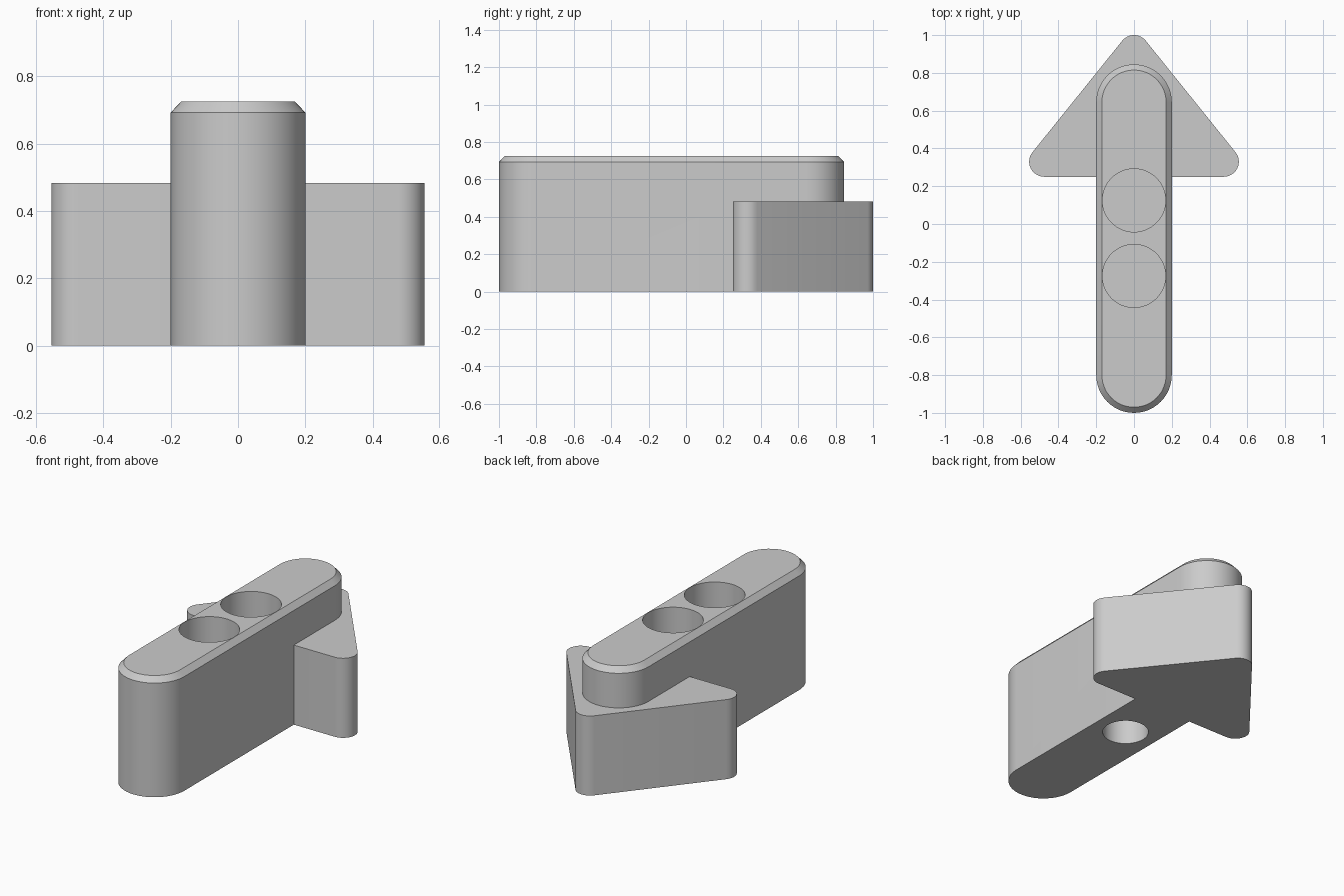
import bpy
import bmesh
import math
from mathutils import Vector

if "Cube" in bpy.data.objects:
    bpy.data.objects.remove(bpy.data.objects["Cube"])

grey = bpy.data.materials.new("mid grey")
grey.diffuse_color = (0.6, 0.6, 0.6, 1.0)
grey.use_nodes = True
grey.node_tree.nodes["Principled BSDF"].inputs["Base Color"].default_value = grey.diffuse_color


def rounded_outline(centres, r, steps=24):
    """Counter-clockwise outline around equal discs placed at the centres."""
    n = len(centres)
    pts = []
    for i, c in enumerate(centres):
        before = Vector(c) - Vector(centres[i - 1])
        after = Vector(centres[(i + 1) % n]) - Vector(c)
        a0 = math.atan2(before.y, before.x) - math.pi / 2
        a1 = math.atan2(after.y, after.x) - math.pi / 2
        turn = (a1 - a0) % (2 * math.pi)
        for k in range(steps + 1):
            a = a0 + turn * k / steps
            pts.append((c[0] + r * math.cos(a), c[1] + r * math.sin(a)))
    return pts


def loft(name, rings):
    """Solid through a stack of matching outlines, given as (points, z)."""
    bm = bmesh.new()
    loops = [[bm.verts.new((x, y, z)) for x, y in pts] for pts, z in rings]
    n = len(loops[0])
    for low, high in zip(loops, loops[1:]):
        for i in range(n):
            j = (i + 1) % n
            bm.faces.new((low[i], low[j], high[j], high[i]))
    bm.faces.new(loops[0][::-1])
    bm.faces.new(loops[-1])
    me = bpy.data.meshes.new(name)
    bm.to_mesh(me)
    bm.free()
    me.materials.append(grey)
    ob = bpy.data.objects.new(name, me)
    bpy.context.collection.objects.link(ob)
    return ob


def combine(body, tool, operation):
    """Apply a boolean and remove the tool."""
    mod = body.modifiers.new("combine", 'BOOLEAN')
    mod.operation = operation
    mod.solver = 'EXACT'
    mod.object = tool
    bpy.context.view_layer.objects.active = body
    bpy.ops.object.modifier_apply(modifier=mod.name)
    bpy.data.objects.remove(tool, do_unlink=True)


def hole(body, y, r, z0, z1):
    circle = [(r * math.cos(a), y + r * math.sin(a))
              for a in (2 * math.pi * k / 64 for k in range(64))]
    combine(body, loft("hole_cutter", [(circle, z0), (circle, z1)]), 'DIFFERENCE')


# Long bar with round ends and a chamfered top rim
ends = [(0, -0.8), (0, 0.645)]
side = rounded_outline(ends, 0.2)
top = rounded_outline(ends, 0.17)
body = loft("arrow_block", [(side, 0), (side, 0.693), (top, 0.725)])

# Lower triangular arrow head with rounded corners
corners = [(-0.475, 0.33), (0.475, 0.33), (0, 0.92)]
head_outline = rounded_outline(corners, 0.08, 12)
head = loft("arrow_head", [(head_outline, 0), (head_outline, 0.483)])
combine(body, head, 'UNION')

# Two blind holes in the top and a smaller one underneath
for y in (0.125, -0.275):
    hole(body, y, 0.167, 0.4, 0.8)
hole(body, -0.075, 0.13, -0.1, 0.27)

# Smooth round walls, crisp edges
bpy.ops.object.select_all(action='DESELECT')
body.select_set(True)
bpy.context.view_layer.objects.active = body
bpy.ops.object.shade_smooth_by_angle(angle=math.radians(30))
